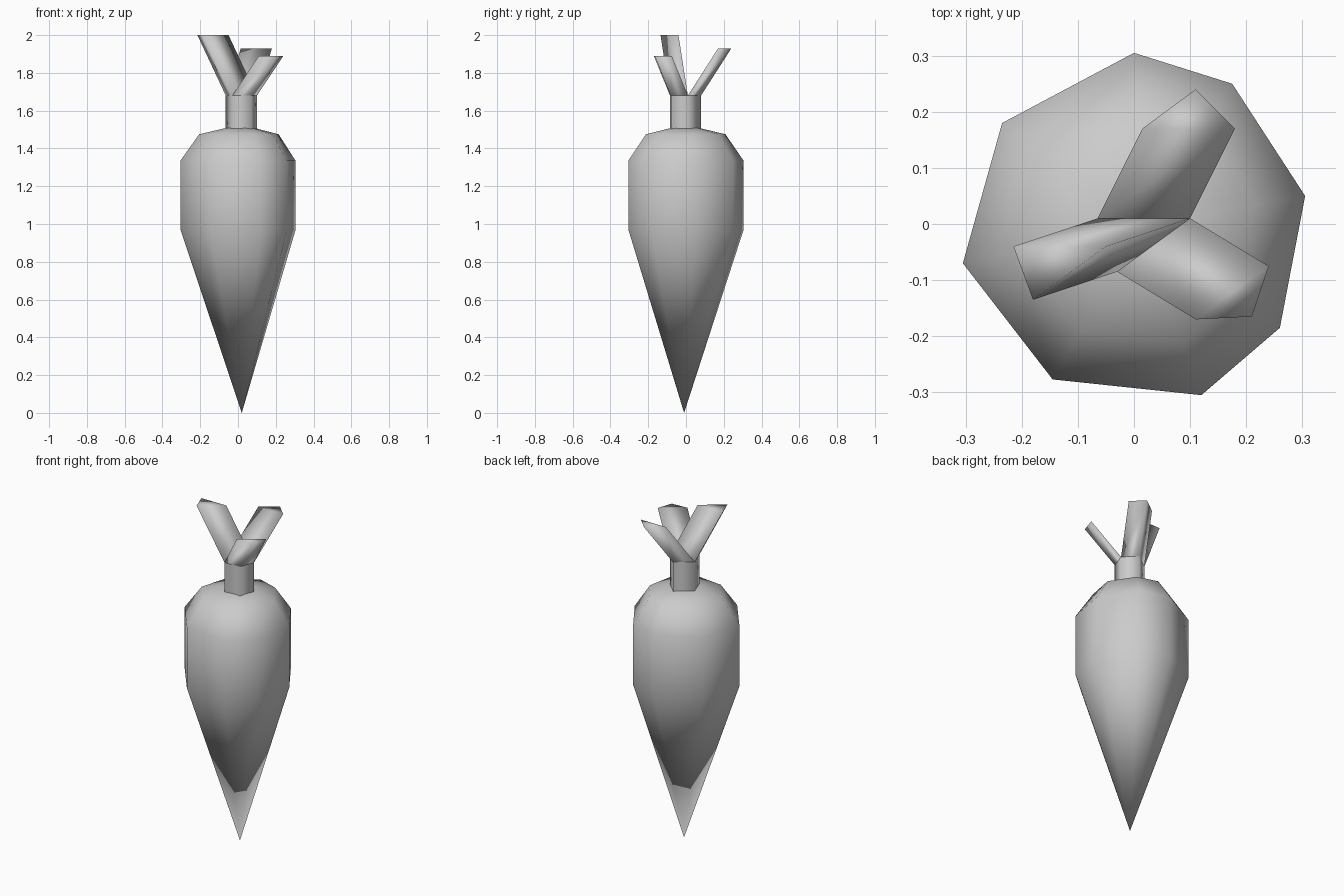
import bpy
from mathutils import Vector

if "Cube" in bpy.data.objects:
    bpy.data.objects.remove(bpy.data.objects["Cube"])


def build(name, rings, close_start=False, close_end=False):
    """Skin a stack of equal-sized rings; optionally cap the ends."""
    n = len(rings[0])
    verts = [p for ring in rings for p in ring]
    faces = []
    for k in range(len(rings) - 1):
        a, b = k * n, (k + 1) * n
        for i in range(n):
            j = (i + 1) % n
            faces.append((a + i, a + j, b + j, b + i))
    if close_start:
        verts.append(sum(rings[0], Vector()) / n)
    if close_end:
        faces.append(tuple(range((len(rings) - 1) * n, len(rings) * n)))
    if close_start:
        faces += [(len(verts) - 1, (i + 1) % n, i) for i in range(n)]
        # pull the starting centre down to the root tip
        verts[-1] = Vector((0.02, -0.01, 0.0))
    mesh = bpy.data.meshes.new(name)
    mesh.from_pydata(verts, [], faces)
    mesh.shade_smooth()
    obj = bpy.data.objects.new(name, mesh)
    bpy.context.collection.objects.link(obj)
    return obj


# Root: irregular eight-sided outline, tapered to a tip
outline = [(0, .305), (-.235, .18), (-.305, -.07), (-.145, -.277),
           (.12, -.305), (.26, -.185), (.305, .05), (.175, .25)]


def root_ring(scale, z):
    c = Vector((.015, -.005)) * (1 - scale)
    return [Vector((c.x + x * scale, c.y + y * scale, z)) for x, y in outline]


build("root", [root_ring(1, .97), root_ring(1, 1.335),
               root_ring(.69, 1.475), root_ring(.25, 1.508)],
      close_start=True, close_end=True)

# Stem: five-sided
A, B, E, C, D = (-.065, .01), (-.03, -.085), (.07, -.08), (.1, .01), (.03, .08)


def level(points, z, dx=0, dy=0):
    return [Vector((x + dx, y + dy, z)) for x, y in points]


STEM_TOP = 1.68
build("stem", [level((A, B, E, C, D), 1.48), level((A, B, E, C, D), STEM_TOP)])

# Stalks: each triangle of the stem top extruded outwards
for name, tri, dx, dy, z in (
        ("stalk_left", (A, B, C), -.15, -.05, 2.0),
        ("stalk_front", (B, E, C), .14, -.085, 1.89),
        ("stalk_back", (A, C, D), .08, .16, 1.93)):
    build(name, [level(tri, STEM_TOP), level(tri, z, dx, dy)], close_end=True)
